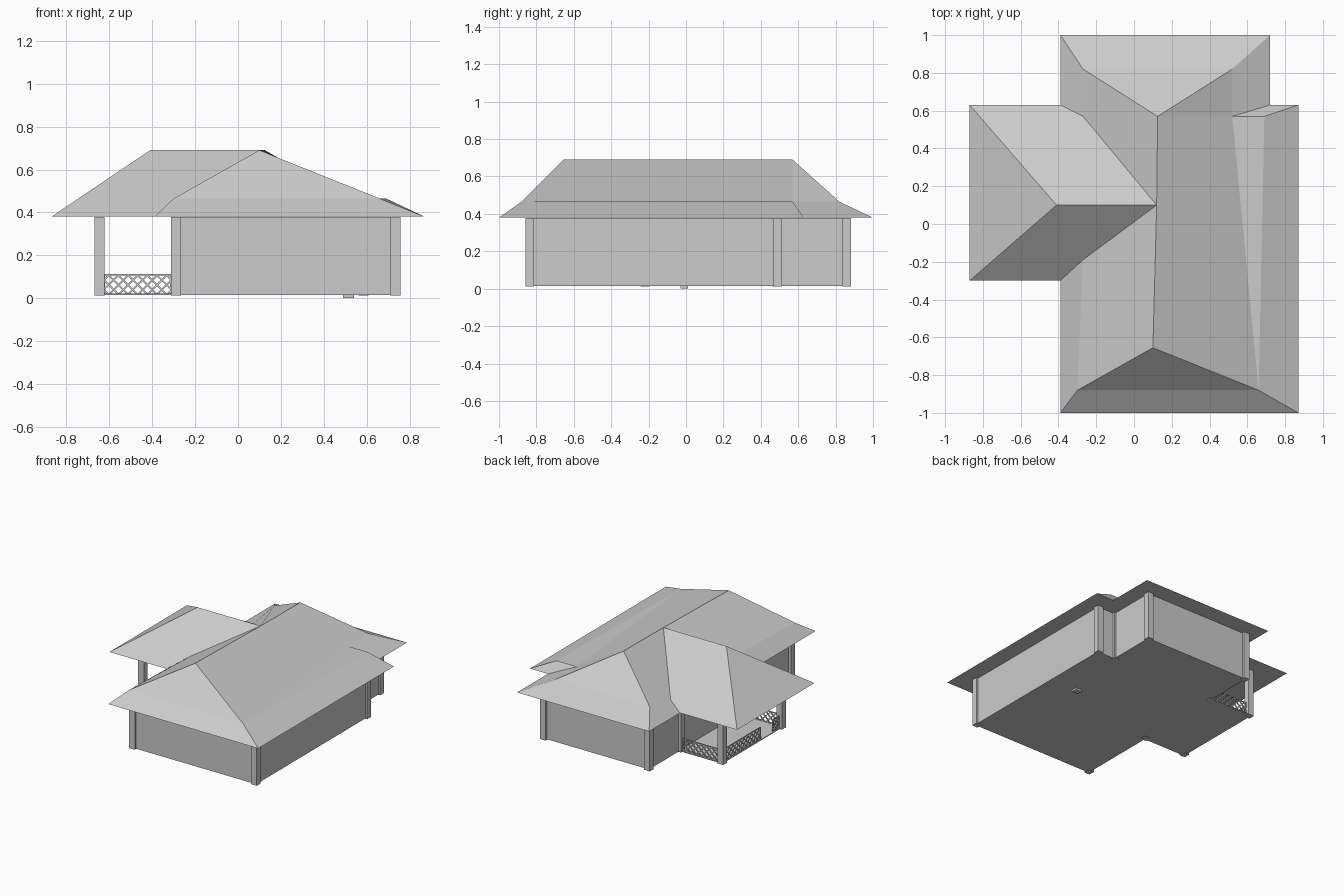
import bpy, bmesh
from mathutils import Vector

cube = bpy.data.objects.get("Cube")
if cube:
    bpy.data.objects.remove(cube, do_unlink=True)

# One plain grey for everything
grey = bpy.data.materials.new("plain grey")
grey.use_nodes = True
colour = (0.6, 0.6, 0.6, 1)
grey.diffuse_color = colour
grey.node_tree.nodes["Principled BSDF"].inputs["Base Color"].default_value = colour

BASE, EAVE, BREAK, RIDGE = 0.015, 0.38, 0.465, 0.69


def finish(name, bm):
    bmesh.ops.recalc_face_normals(bm, faces=bm.faces)
    mesh = bpy.data.meshes.new(name)
    bm.to_mesh(mesh)
    bm.free()
    mesh.materials.append(grey)
    obj = bpy.data.objects.new(name, mesh)
    bpy.context.collection.objects.link(obj)
    return obj


def prism(bm, outline, bottom, top):
    """Extrude a plan outline straight up."""
    face = bm.faces.new([bm.verts.new((x, y, bottom)) for x, y in outline])
    new = bmesh.ops.extrude_face_region(bm, geom=[face])["geom"]
    verts = [v for v in new if isinstance(v, bmesh.types.BMVert)]
    bmesh.ops.translate(bm, verts=verts, vec=(0, 0, top - bottom))


def block(bm, x, y, width, depth, bottom, top):
    w, d = width / 2, depth / 2
    prism(bm, [(x - w, y - d), (x + w, y - d), (x + w, y + d), (x - w, y + d)], bottom, top)


# Roof: eaves, break line and ridge points
points = {
    "front_left_eave": (0.87, -1, EAVE),
    "notch_eave": (0.87, 0.63, EAVE),
    "notch_inner": (0.72, 0.63, EAVE),
    "back_left_eave": (0.72, 1, EAVE),
    "back_right_eave": (-0.39, 1, EAVE),
    "back_valley_eave": (-0.39, 0.63, EAVE),
    "porch_back_eave": (-0.87, 0.63, EAVE),
    "porch_front_eave": (-0.87, -0.30, EAVE),
    "front_valley_eave": (-0.39, -0.30, EAVE),
    "front_right_eave": (-0.39, -1, EAVE),
    "front_left_break": (0.66, -0.88, BREAK),
    "front_right_break": (-0.30, -0.88, BREAK),
    "front_valley_break": (-0.27, -0.19, BREAK),
    "back_valley_break": (-0.27, 0.57, 0.425),
    "back_right_break": (-0.27, 0.82, BREAK),
    "back_left_break": (0.52, 0.82, BREAK),
    "notch_inner_break": (0.52, 0.57, BREAK),
    "notch_outer_break": (0.69, 0.57, BREAK),
    "ridge_front": (0.10, -0.655, RIDGE),
    "ridge_middle": (0.12, 0.10, RIDGE),
    "ridge_back": (0.125, 0.57, RIDGE),
    "ridge_porch": (-0.41, 0.10, RIDGE),
}
slopes = [
    "front_right_eave front_left_eave front_left_break front_right_break",
    "front_right_break front_left_break ridge_front",
    "front_left_break notch_inner_break ridge_back ridge_middle ridge_front",
    "front_left_break notch_outer_break notch_inner_break",
    "front_left_eave notch_eave notch_outer_break front_left_break",
    "notch_eave notch_inner notch_inner_break notch_outer_break",
    "notch_inner back_left_eave back_left_break notch_inner_break",
    "notch_inner_break back_left_break ridge_back",
    "back_left_eave back_right_eave back_right_break back_left_break",
    "back_left_break back_right_break ridge_back",
    "back_right_eave back_valley_eave back_valley_break back_right_break",
    "back_right_break back_valley_break ridge_middle ridge_back",
    "back_valley_eave porch_back_eave ridge_porch ridge_middle back_valley_break",
    "porch_back_eave porch_front_eave ridge_porch",
    "porch_front_eave front_valley_eave front_valley_break ridge_middle ridge_porch",
    "front_valley_eave front_right_eave front_right_break front_valley_break",
    "front_valley_break front_right_break ridge_front ridge_middle",
]
bm = bmesh.new()
corner = {name: bm.verts.new(co) for name, co in points.items()}
for slope in slopes:
    bm.faces.new([corner[n] for n in slope.split()])
# Flat soffit closing the roof underneath
bm.faces.new([v for n, v in corner.items() if points[n][2] == EAVE])
finish("hipped_roof", bm)

# House walls
bm = bmesh.new()
house = [(-0.295, -0.845), (0.745, -0.845), (0.745, 0.495), (0.595, 0.495),
         (0.595, 0.865), (-0.295, 0.865)]
prism(bm, house, BASE + 0.003, EAVE - 0.002)
finish("house_walls", bm)

# Floor slab under house and porch
bm = bmesh.new()
floor = house + [(-0.295, 0.5), (-0.655, 0.5), (-0.655, -0.235), (-0.295, -0.235)]
prism(bm, floor, BASE, BASE + 0.006)
finish("floor_slab", bm)

# Square pillars at every corner
bm = bmesh.new()
for x, y in [(-0.29, -0.835), (0.735, -0.835), (0.735, 0.49), (0.585, 0.49),
             (0.585, 0.86), (-0.29, 0.86), (-0.29, 0.485), (-0.29, -0.22),
             (-0.645, 0.485), (-0.645, -0.22)]:
    block(bm, x, y, 0.047, 0.047, BASE - 0.003, EAVE - 0.001)
finish("pillars", bm)

# Small foot under the floor
bm = bmesh.new()
block(bm, 0.515, -0.01, 0.05, 0.04, 0, BASE + 0.002)
finish("floor_foot", bm)


def bar(bm, a, b, side, half=0.004, thick=0.003):
    """Flat strip from a to b, thickened along side."""
    across = (b - a).cross(side).normalized() * half
    rings = []
    for p in (a, b):
        rings.append([bm.verts.new(p + across * s + side * thick * t)
                      for s, t in ((-1, -1), (1, -1), (1, 1), (-1, 1))])
    bm.faces.new(rings[0])
    bm.faces.new(rings[1])
    for i in range(4):
        j = (i + 1) % 4
        bm.faces.new((rings[0][i], rings[0][j], rings[1][j], rings[1][i]))


def lattice(name, start, end, bottom=0.02, top=0.11, pitch=0.045):
    """Diagonal trellis panel between two plan points."""
    bm = bmesh.new()
    origin = Vector((*start, bottom))
    run = Vector((*end, bottom)) - origin
    length, height = run.length, top - bottom
    along, up = run.normalized(), Vector((0, 0, 1))
    side = along.cross(up)

    def at(u, v):
        return origin + along * u + up * v

    for i in range(int((length + height) / pitch) + 1):
        offset = i * pitch - height + pitch / 2
        low, high = max(0, -offset), min(height, length - offset)
        if high - low > 0.005:
            bar(bm, at(offset + low, low), at(offset + high, high), side)
            bar(bm, at(length - offset - low, low), at(length - offset - high, high), side)
    for v in (0, height):
        bar(bm, at(0, v), at(length, v), side, 0.003)
    for u in (0, length):
        bar(bm, at(u, 0), at(u, height), side, 0.003)
    finish(name, bm)


# Porch railings, with an entrance gap on the outer side
lattice("front_railing", (-0.622, -0.22), (-0.313, -0.22))
lattice("back_railing", (-0.622, 0.485), (-0.313, 0.485))
lattice("outer_railing", (-0.645, 0.462), (-0.645, 0.03))
lattice("outer_railing_short", (-0.645, -0.12), (-0.645, -0.197))
